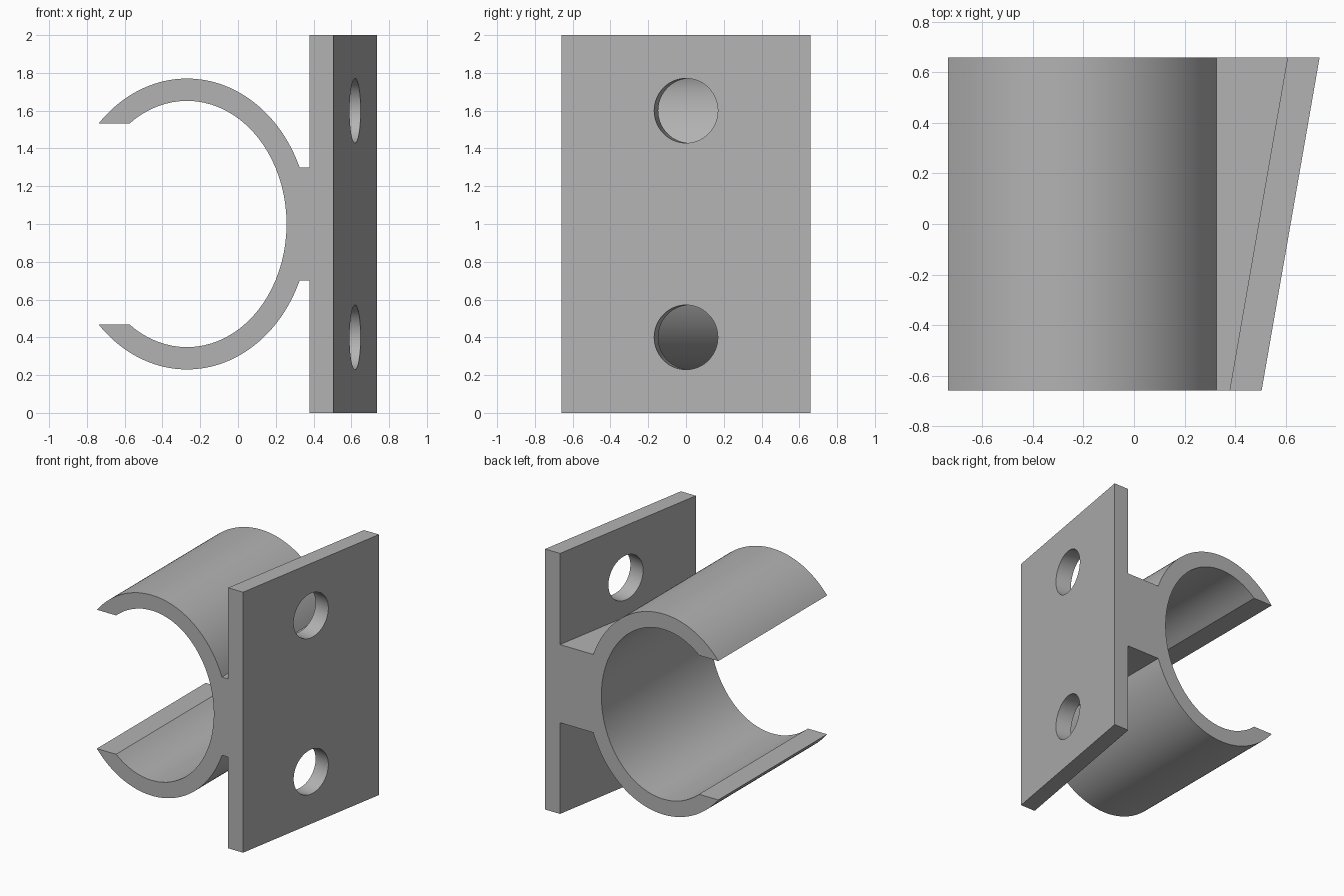
import bpy, bmesh, math
from mathutils import Matrix

old = bpy.data.objects.get("Cube")
if old:
    bpy.data.objects.remove(old, do_unlink=True)

HALF_DEPTH = 0.66
CX, CZ = -0.27, 1.0            # centre of the clip opening
OUTER, INNER = (0.647, 0.77), (0.527, 0.652)
LIP = 0.533                    # height of the lip cut from the centre
NECK = 0.30                    # half height of the neck
BACK, FACE = 0.493, 0.62       # mounting plate surfaces at mid depth
SLOPE = 0.174                  # slant of the plate along the depth
STEPS = 56

grey = bpy.data.materials.new("plain grey")
grey.use_nodes = True
colour = (0.45, 0.45, 0.45, 1)
grey.diffuse_color = colour
grey.node_tree.nodes["Principled BSDF"].inputs["Base Color"].default_value = colour


def arc(radii, start, end):
    """Points along an ellipse around the clip centre."""
    a, b = radii
    angles = [start + (end - start) * i / STEPS for i in range(STEPS + 1)]
    return [(CX + a * math.cos(t), CZ + b * math.sin(t)) for t in angles]


# Cross-section: open clip, neck and plate in one outline
neck_t = math.asin(NECK / OUTER[1])
lip_out = math.pi - math.asin(LIP / OUTER[1])
lip_in = math.pi - math.asin(LIP / INNER[1])
outline = arc(OUTER, neck_t, lip_out)
outline += arc(INNER, lip_in, -lip_in)
outline += arc(OUTER, -lip_out, -neck_t)
outline += [(BACK, CZ - NECK), (BACK, 0), (FACE, 0),
            (FACE, 2), (BACK, 2), (BACK, CZ + NECK)]

# Extrude through the depth, then slant the plate
bm = bmesh.new()
cap = bm.faces.new([bm.verts.new((x, -HALF_DEPTH, z)) for x, z in outline])
ext = bmesh.ops.extrude_face_region(bm, geom=[cap], use_keep_orig=True)
for v in ext["geom"]:
    if isinstance(v, bmesh.types.BMVert):
        v.co.y = HALF_DEPTH
for v in bm.verts:
    if v.co.x > 0.4:
        v.co.x += SLOPE * v.co.y
bmesh.ops.recalc_face_normals(bm, faces=bm.faces)
mesh = bpy.data.meshes.new("clip_bracket")
bm.to_mesh(mesh)
bm.free()
bracket = bpy.data.objects.new("clip_bracket", mesh)
bpy.context.collection.objects.link(bracket)
mesh.materials.append(grey)

# Screw holes, square to the slanted plate
bm = bmesh.new()
for z in (0.4, 1.6):
    place = (Matrix.Translation((FACE, 0, z))
             @ Matrix.Rotation(-math.atan(SLOPE), 4, "Z")
             @ Matrix.Rotation(math.pi / 2, 4, "Y"))
    bmesh.ops.create_cone(bm, cap_ends=True, segments=64, radius1=0.171,
                          radius2=0.171, depth=0.4, matrix=place)
cut_mesh = bpy.data.meshes.new("hole_cutter")
bm.to_mesh(cut_mesh)
bm.free()
cut_mesh.materials.append(grey)
cutter = bpy.data.objects.new("hole_cutter", cut_mesh)
cutter.hide_render = True
bpy.context.collection.objects.link(cutter)

bpy.context.view_layer.objects.active = bracket
bracket.select_set(True)
holes = bracket.modifiers.new("screw_holes", "BOOLEAN")
holes.operation = "DIFFERENCE"
holes.solver = "EXACT"
holes.object = cutter
bpy.ops.object.modifier_apply(modifier=holes.name)
bpy.data.objects.remove(cutter, do_unlink=True)

# Smooth curves with crisp edges
bpy.ops.object.select_all(action="DESELECT")
bracket.select_set(True)
bpy.ops.object.shade_smooth_by_angle(angle=math.radians(25))
